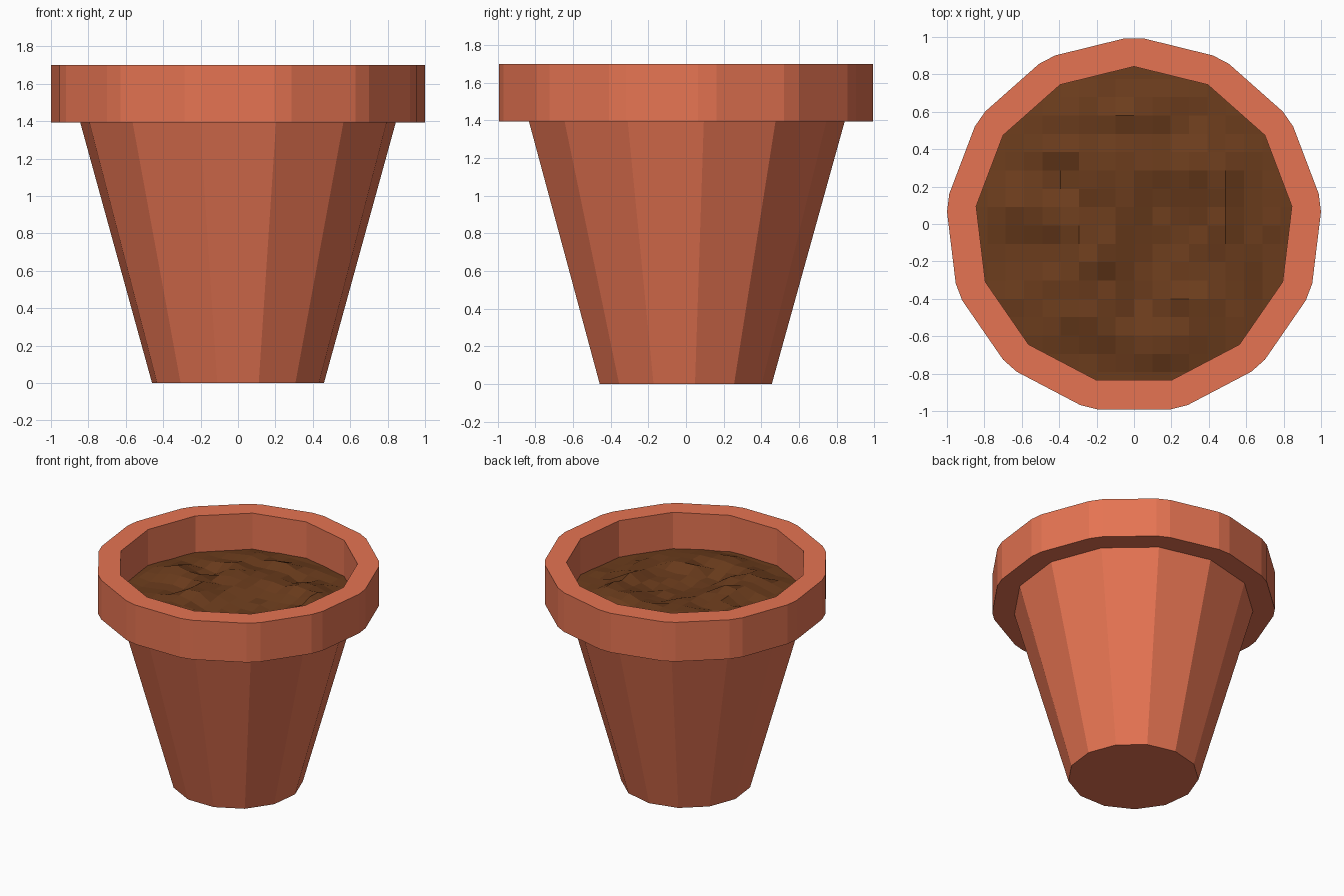
import bpy, bmesh
from math import sin, cos, pi, tau
from mathutils import Vector, noise

if "Cube" in bpy.data.objects:
    bpy.data.objects.remove(bpy.data.objects["Cube"])

SIDES = 13
Y_SHIFT = -0.008          # centres the odd-sided outline
HALF = pi / SIDES


def material(name, color):
    m = bpy.data.materials.new(name)
    m.diffuse_color = color
    m.use_nodes = True
    m.node_tree.nodes["Principled BSDF"].inputs["Base Color"].default_value = m.diffuse_color
    return m


def finish(bm, name, mat):
    mesh = bpy.data.meshes.new(name)
    bm.to_mesh(mesh)
    bm.free()
    mesh.materials.append(mat)
    obj = bpy.data.objects.new(name, mesh)
    obj.location.y = Y_SHIFT
    bpy.context.collection.objects.link(obj)
    return obj


def ring(bm, r, z, chamfer=0.0):
    """Two points per corner: coincident, or spread apart to chamfer it."""
    verts = []
    for i in range(SIDES):
        a = pi / 2 + tau * i / SIDES
        out, side = Vector((cos(a), sin(a), 0)), Vector((-sin(a), cos(a), 0))
        base = out * (r - chamfer * sin(HALF)) + Vector((0, 0, z))
        for s in (-1, 1):
            verts.append(bm.verts.new(base + side * s * chamfer * cos(HALF)))
    return verts


# Pot: tapered body, overhanging chamfered rim, straight inner wall
bm = bmesh.new()
rings = [ring(bm, *p) for p in ((0.463, 0), (0.85, 1.394), (1.013, 1.394, 0.05),
                                (1.013, 1.7, 0.05), (0.85, 1.7), (0.85, 1.4))]
for low, high in zip(rings, rings[1:]):
    for i in range(2 * SIDES):
        j = (i + 1) % (2 * SIDES)
        bm.faces.new((low[i], low[j], high[j], high[i]))
bm.faces.new(rings[0][::-1])
bmesh.ops.remove_doubles(bm, verts=bm.verts, dist=0.0005)
finish(bm, "pot", material("terracotta", (0.79, 0.175, 0.085, 1)))

# Soil: lumpy mound that flattens out towards the inner wall, trimmed to it
bm = bmesh.new()
bmesh.ops.create_grid(bm, x_segments=20, y_segments=20, size=0.98)
for v in bm.verts:
    fade = min(1, max(0, (0.84 - v.co.length) / 0.25))
    lumps = noise.noise(Vector((v.co.x * 4.3, v.co.y * 4.3, 0.7))) \
        + 0.5 * noise.noise(Vector((v.co.x * 9, v.co.y * 9, 5.3)))
    v.co.z = 1.415 + fade * (0.035 + 0.065 * lumps)
for i in range(SIDES):
    a = pi / 2 + tau * (i + 0.5) / SIDES
    n = Vector((cos(a), sin(a), 0))
    bmesh.ops.bisect_plane(bm, geom=bm.verts[:] + bm.edges[:] + bm.faces[:],
                           plane_co=n * 0.85 * cos(HALF), plane_no=n, clear_outer=True)
finish(bm, "soil", material("soil", (0.15, 0.046, 0.012, 1)))
